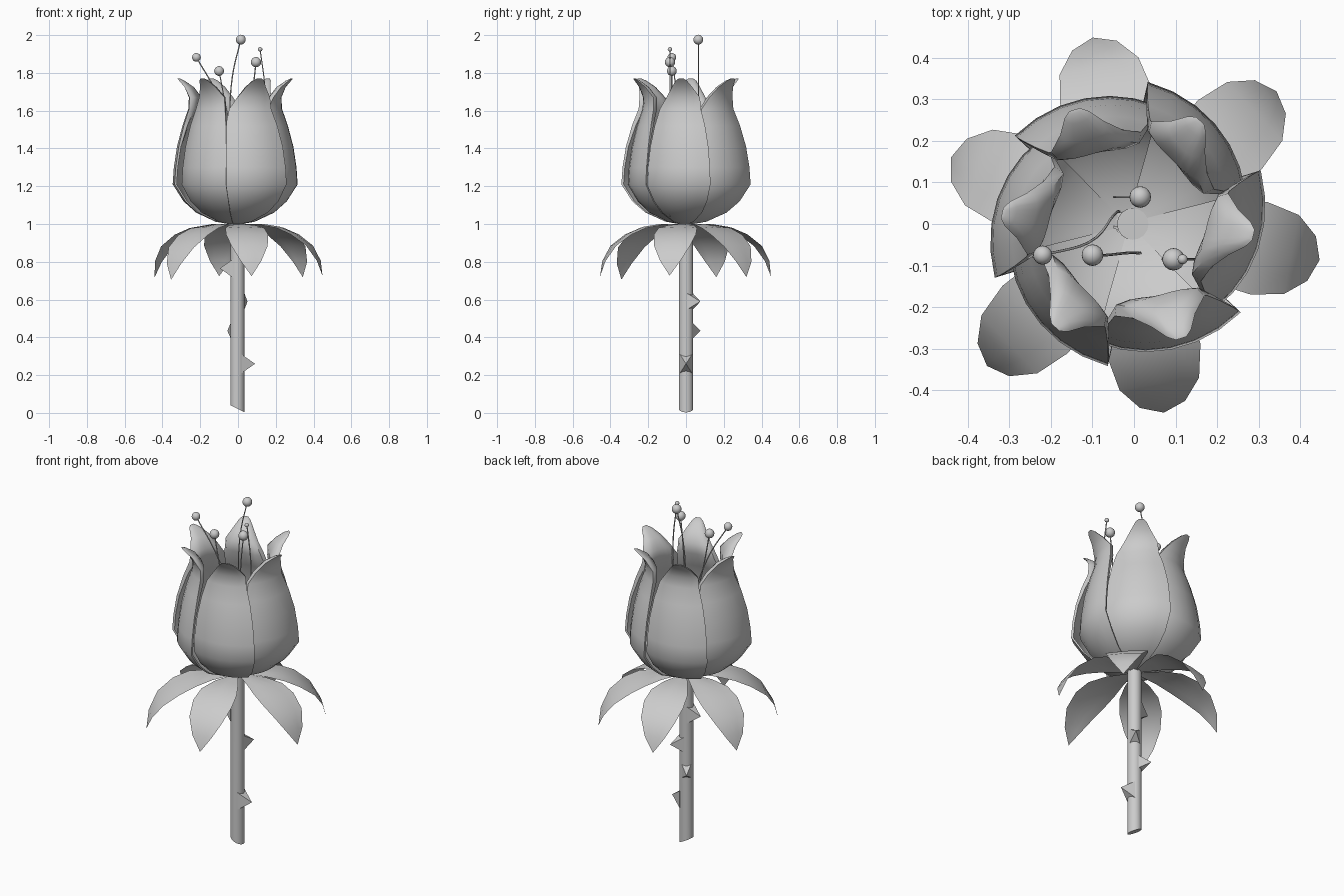
import bpy, bmesh, math
from mathutils import Vector, Matrix

if "Cube" in bpy.data.objects:
    bpy.data.objects.remove(bpy.data.objects["Cube"])


def finish(bm, name, smooth=60):
    bmesh.ops.recalc_face_normals(bm, faces=bm.faces)
    me = bpy.data.meshes.new(name)
    bm.to_mesh(me)
    bm.free()
    ob = bpy.data.objects.new(name, me)
    bpy.context.collection.objects.link(ob)
    if smooth:
        bpy.ops.object.select_all(action='DESELECT')
        ob.select_set(True)
        bpy.context.view_layer.objects.active = ob
        bpy.ops.object.shade_smooth_by_angle(angle=math.radians(smooth))
    return ob


def sheet(name, rows, smooth=60, cap=False):
    """Surface through equal-length rows of points, ends optionally capped."""
    bm = bmesh.new()
    grid = [[bm.verts.new(p) for p in row] for row in rows]
    for a, b in zip(grid, grid[1:]):
        for i in range(len(a) - 1):
            bm.faces.new((a[i], a[i + 1], b[i + 1], b[i]))
    bmesh.ops.remove_doubles(bm, verts=bm.verts, dist=0.0005)
    if cap:
        bmesh.ops.holes_fill(bm, edges=bm.edges, sides=0)
    return finish(bm, name, smooth)


# Petals: (radius, height, half angle in degrees, thickness); one edge laps over the next
PETAL = [(.035, 1.0, 30, .004), (.10, 1.012, 33, .012), (.20, 1.06, 34, .018),
         (.265, 1.12, 34, .022), (.32, 1.21, 33, .024), (.314, 1.30, 33, .024),
         (.298, 1.41, 32.5, .027), (.27, 1.52, 31, .04), (.240, 1.61, 28, .055),
         (.240, 1.67, 22, .052), (.262, 1.725, 12, .038), (.292, 1.758, 6, .022),
         (.304, 1.77, 2.5, .01)]
for k in range(6):
    c = -5 + 60 * k
    rows = []
    for r, z, w, t in PETAL:
        lap = min(1, w / 33)
        outer, inner = [], []
        for i in range(7):
            u = i / 3 - 1
            a = math.radians(c + u * w - 6 * lap * (z < 1.65))
            rr = r * (1 + (.08 * u) * lap)
            d = t * (1 - .5 * abs(u) ** 3)
            for ring, q in ((outer, rr), (inner, rr - d)):
                ring.append((q * math.cos(a) - .015, q * math.sin(a), z))
        rows.append(outer + inner[::-1] + outer[:1])
    sheet(f"petal_{k + 1}", rows, 50, cap=True)

# Sepals drooping under the flower: (reach, height, half width)
SEPAL = [(.02, 1.0, .012), (.14, 1.0, .068), (.23, .985, .104), (.31, .95, .113),
         (.39, .89, .097), (.44, .81, .055), (.46, .73, .0)]
for k, (deg, s) in enumerate([(-11, .99), (43, 1.02), (102.5, 1), (160, 1.02),
                              (224, 1.07), (279, 1)]):
    a = math.radians(deg)
    out, side = Vector((math.cos(a), math.sin(a), 0)), Vector((-math.sin(a), math.cos(a), 0))
    rows = [[out * r * s + side * w * u + Vector((0, 0, 1 - (1 - z) * s - .006 * abs(u)))
             for u in (-1, -.5, 0, .5, 1)] for r, z, w in SEPAL]
    sheet(f"sepal_{k + 1}", rows)

# Stem with slanted foot
bm = bmesh.new()
bmesh.ops.create_cone(bm, cap_ends=True, segments=16, radius1=.038, radius2=.038,
                      depth=1.0, matrix=Matrix.Translation((-.003, 0, .505)))
for v in bm.verts:
    if v.co.z < .5:
        v.co.z = .02 - .5 * v.co.x
finish(bm, "stem", 40)

# Thorns: four-sided pyramids
for k, (z, deg, s) in enumerate([(.765, 180, 1), (.59, 55, .9), (.435, 125, .85), (.26, 0, 1)]):
    a = math.radians(deg)
    out, side = Vector((math.cos(a), math.sin(a), 0)), Vector((-math.sin(a), math.cos(a), 0))
    bm = bmesh.new()
    o = Vector((-.003, 0, z))
    base = [bm.verts.new(o + out * .022 + side * i * .032 * s + Vector((0, 0, j * .05 * s)))
            for i, j in ((-1, -1), (1, -1), (1, 1), (-1, 1))]
    tip = bm.verts.new(o + out * .093)
    for i in range(4):
        bm.faces.new((base[i], base[(i + 1) % 4], tip))
    bm.faces.new(base)
    finish(bm, f"thorn_{k + 1}", 0)

# Stamens: thin curved filament with a round anther
STAMENS = [
    (.023, [(-.035, .03, 1.01), (-.05, .02, 1.4), (-.11, -.045, 1.68), (-.22, -.075, 1.882)]),
    (.026, [(.015, -.07, 1.02), (-.02, -.07, 1.4), (-.07, -.075, 1.65), (-.1, -.075, 1.81)]),
    (.026, [(-.045, .065, 1.02), (-.045, .065, 1.5), (-.03, .065, 1.78), (.015, .065, 1.976)]),
    (.027, [(.07, -.085, 1.03), (.07, -.085, 1.4), (.078, -.085, 1.68), (.095, -.085, 1.857)]),
    (.012, [(.12, -.085, 1.04), (.14, -.085, 1.4), (.142, -.085, 1.72), (.117, -.085, 1.925)]),
]
for k, (r, pts) in enumerate(STAMENS):
    cu = bpy.data.curves.new(f"filament_{k + 1}", 'CURVE')
    cu.dimensions = '3D'
    cu.bevel_depth = .0032
    cu.bevel_resolution = 1
    cu.resolution_u = 5
    sp = cu.splines.new('BEZIER')
    sp.bezier_points.add(len(pts) - 1)
    for b, p in zip(sp.bezier_points, pts):
        b.co = p
        b.handle_left_type = b.handle_right_type = 'AUTO'
    bpy.context.collection.objects.link(bpy.data.objects.new(cu.name, cu))
    bm = bmesh.new()
    bmesh.ops.create_uvsphere(bm, u_segments=16, v_segments=10, radius=r,
                              matrix=Matrix.Translation(pts[-1]))
    finish(bm, f"anther_{k + 1}")
